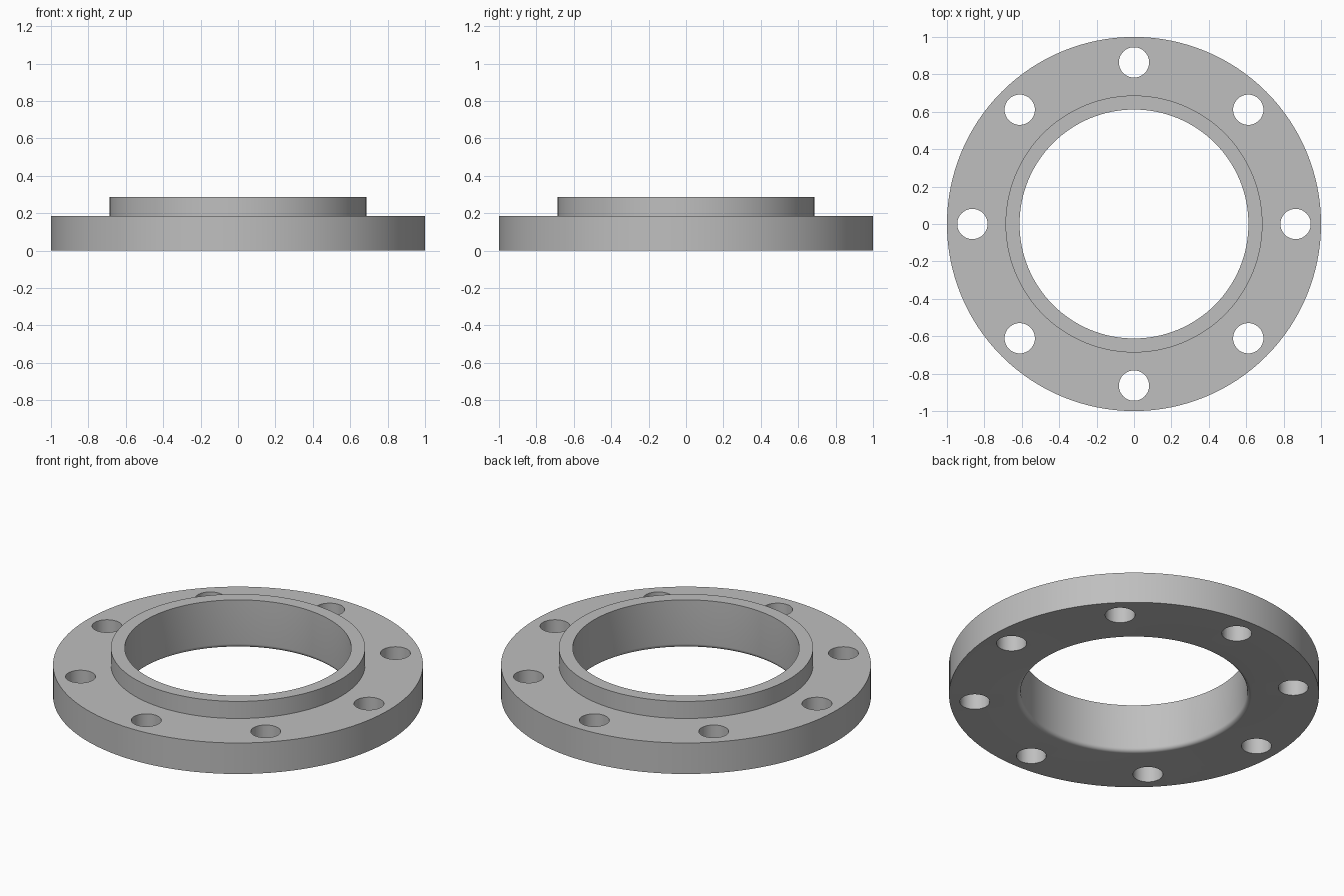
import bpy, bmesh
from math import cos, sin, pi, radians
from mathutils import Matrix, Vector

cube = bpy.data.objects.get("Cube")
if cube:
    bpy.data.objects.remove(cube, do_unlink=True)

SEGMENTS = 128
OUTER_R, HUB_R, BORE_R = 1.0, 0.687, 0.612
PLATE_H, HUB_H = 0.185, 0.287
FILLET = 0.024
HOLE_R, HOLE_CIRCLE, HOLE_COUNT = 0.081, 0.864, 8


def add_object(name, bm):
    bmesh.ops.recalc_face_normals(bm, faces=bm.faces)
    mesh = bpy.data.meshes.new(name)
    bm.to_mesh(mesh)
    bm.free()
    obj = bpy.data.objects.new(name, mesh)
    bpy.context.collection.objects.link(obj)
    return obj


# Single grey metal
steel = bpy.data.materials.new("grey_steel")
steel.use_nodes = True
colour = (0.52, 0.52, 0.52, 1)
steel.diffuse_color = colour
steel.node_tree.nodes["Principled BSDF"].inputs["Base Color"].default_value = colour

# Ring body: closed profile with a rounded lower bore edge, revolved about z
profile = [(OUTER_R, 0), (OUTER_R, PLATE_H), (HUB_R, PLATE_H),
           (HUB_R, HUB_H), (BORE_R, HUB_H)]
for i in range(7):
    a = i / 6 * pi / 2
    profile.append((BORE_R + FILLET * (1 - cos(a)), FILLET * (1 - sin(a))))

bm = bmesh.new()
verts = [bm.verts.new((r, 0, z)) for r, z in profile]
edges = [bm.edges.new((v, verts[i - 1])) for i, v in enumerate(verts)]
bmesh.ops.spin(bm, geom=verts + edges, cent=(0, 0, 0), axis=(0, 0, 1),
               angle=2 * pi, steps=SEGMENTS, use_merge=True)
bmesh.ops.remove_doubles(bm, verts=bm.verts, dist=1e-5)
flange = add_object("flange_ring", bm)
flange.data.materials.append(steel)

# Bolt hole cutters
bm = bmesh.new()
for i in range(HOLE_COUNT):
    a = 2 * pi * i / HOLE_COUNT
    place = Matrix.Translation(Vector((cos(a), sin(a), 0)) * HOLE_CIRCLE
                               + Vector((0, 0, PLATE_H / 2)))
    bmesh.ops.create_cone(bm, cap_ends=True, segments=48, radius1=HOLE_R,
                          radius2=HOLE_R, depth=PLATE_H * 2, matrix=place)
cutter = add_object("bolt_hole_cutter", bm)
cutter.data.materials.append(steel)
cutter.hide_render = True

# Drill the holes, then discard the cutter
drill = flange.modifiers.new("bolt_holes", "BOOLEAN")
drill.operation = "DIFFERENCE"
drill.solver = "EXACT"
drill.object = cutter
bpy.ops.object.select_all(action="DESELECT")
bpy.context.view_layer.objects.active = flange
flange.select_set(True)
bpy.ops.object.modifier_apply(modifier=drill.name)
bpy.data.objects.remove(cutter, do_unlink=True)

# Smooth round walls, crisp rims
bpy.ops.object.shade_smooth_by_angle(angle=radians(30))
